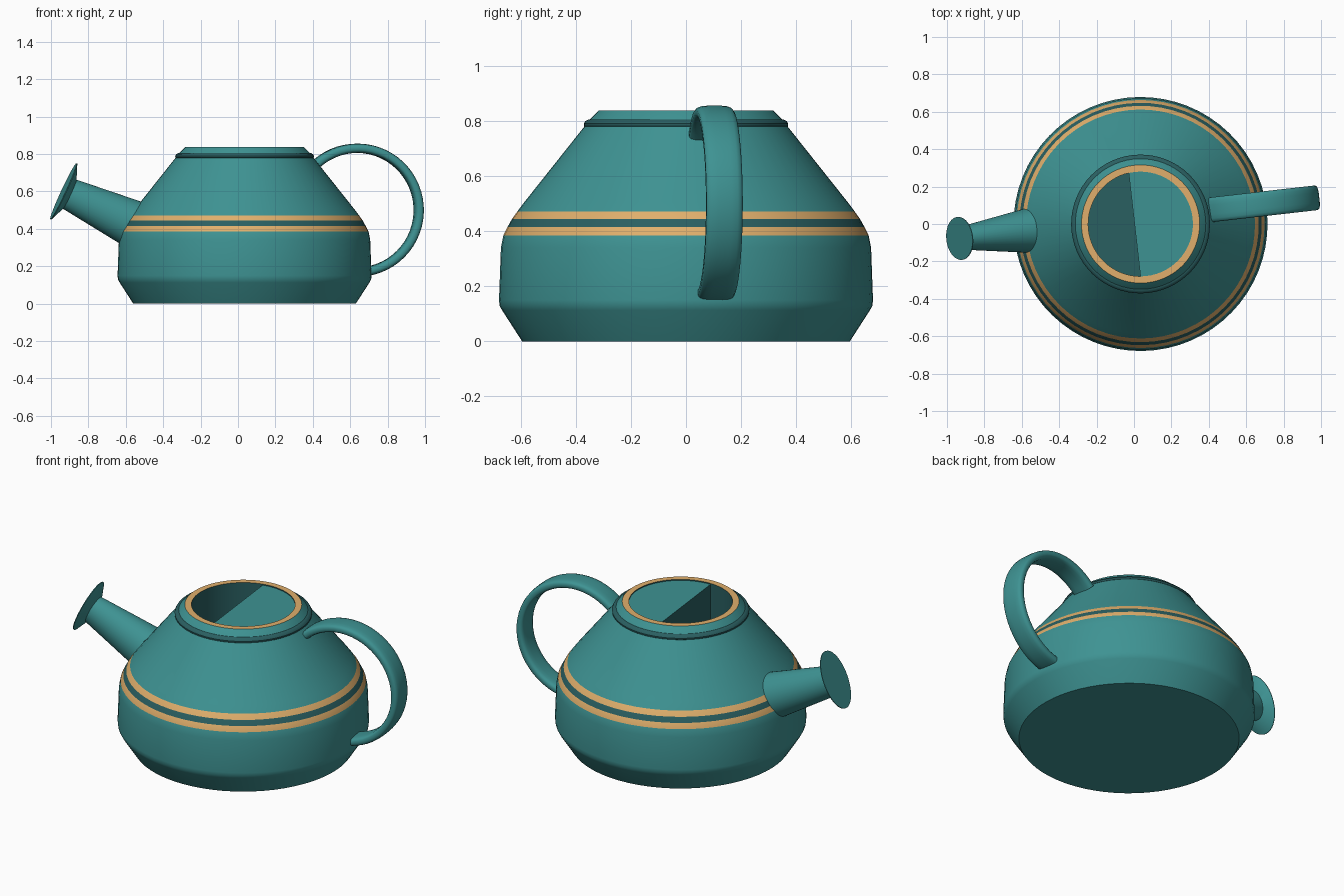
import bpy, bmesh
from math import sin, cos, pi, radians, acos
from mathutils import Vector, Matrix

if "Cube" in bpy.data.objects:
    bpy.data.objects.remove(bpy.data.objects["Cube"])


def material(name, rgb):
    m = bpy.data.materials.new(name)
    m.diffuse_color = (*rgb, 1)
    m.use_nodes = True
    m.node_tree.nodes["Principled BSDF"].inputs["Base Color"].default_value = m.diffuse_color
    return m


MATS = [material("teal", (0.048, 0.29, 0.29)),
        material("dark_teal", (0.023, 0.115, 0.12)),
        material("gold", (0.75, 0.43, 0.15))]
TEAL, DARK, GOLD = 0, 1, 2
# Everything is turned slightly about the body axis
PLACE = Matrix.Translation((0.035, 0, 0)) @ Matrix.Rotation(radians(6.5), 4, 'Z')


def loft(name, rings, bands=None, caps=(TEAL, TEAL), closed=False, angle=32):
    """Skin a list of equal-length point rings; bands gives a material per strip."""
    bm = bmesh.new()
    vs = [[bm.verts.new(p) for p in r] for r in rings]
    n = len(rings[0])
    for i in range(len(vs) if closed else len(vs) - 1):
        a, b = vs[i], vs[(i + 1) % len(vs)]
        for j in range(n):
            k = (j + 1) % n
            f = bm.faces.new((a[j], a[k], b[k], b[j]))
            f.material_index = bands[i] if bands else TEAL
    if not closed:
        for ring, mat in ((vs[0][::-1], caps[0]), (vs[-1], caps[1])):
            bm.faces.new(ring).material_index = mat
    bmesh.ops.recalc_face_normals(bm, faces=bm.faces)
    me = bpy.data.meshes.new(name)
    bm.to_mesh(me)
    bm.free()
    for m in MATS:
        me.materials.append(m)
    me.shade_smooth()
    me.set_sharp_from_angle(angle=radians(angle))
    ob = bpy.data.objects.new(name, me)
    bpy.context.collection.objects.link(ob)
    ob.matrix_world = PLACE
    return ob


def circle(r, z, n=64):
    return [(r * cos(2 * pi * i / n), r * sin(2 * pi * i / n), z) for i in range(n)]


# Body: outer wall with stripes, gold rim and inner well (radius, height, material above)
profile = [(0.595, 0, TEAL), (0.668, 0.113, TEAL), (0.677, 0.13, TEAL),
           (0.679, 0.15, TEAL), (0.672, 0.34, TEAL), (0.663, 0.385, GOLD),
           (0.648, 0.415, DARK), (0.632, 0.444, GOLD), (0.612, 0.472, TEAL),
           (0.585, 0.508, TEAL), (0.365, 0.785, TEAL), (0.355, 0.80, TEAL),
           (0.316, 0.838, GOLD), (0.28, 0.838, DARK), (0.28, 0.35, DARK)]
loft("body", [circle(r, z) for r, z, m in profile],
     [m for r, z, m in profile][:-1], (TEAL, DARK))

# Collar: rounded ring below the rim
collar = [(0.34, 0.775), (0.362, 0.775), (0.37, 0.781), (0.371, 0.79),
          (0.366, 0.799), (0.354, 0.806), (0.34, 0.806)]
loft("collar", [circle(r, z) for r, z in collar], [DARK] * len(collar), closed=True)

# Half cover: fills the handle side of the opening, with a straight dark wall
R = 0.281
end = acos(-0.032 / R)
arc = [(R * cos(t), R * sin(t)) for t in (-end + 2 * end * i / 32 for i in range(33))]
loft("half_cover", [[(x, y, z) for x, y in arc] for z in (0.352, 0.832)], [DARK],
     (DARK, TEAL))


# Handle: flat rounded strap swept along a circular arc
def strap_ring(t, n=16):
    out = Vector((cos(t), 0, sin(t)))
    c = Vector((0.61, 0.033, 0.5)) + out * 0.331
    pts = []
    for i in range(n):
        a = 2 * pi * (i + 0.5) / n
        u, v = cos(a), sin(a)
        u, v = [abs(w) ** 0.6 * (1 if w > 0 else -1) for w in (u, v)]
        pts.append(c + out * (u * 0.025) + Vector((0, v * 0.067, 0)))
    return pts


loft("handle", [strap_ring(radians(-88 + 220 * i / 36)) for i in range(37)], angle=50)

# Spout and rose: oval sections along a tilted axis (distance, half height, half width)
tilt = radians(25)
axis = Vector((cos(tilt), 0, -sin(tilt)))
up = Vector((sin(tilt), 0, cos(tilt)))
tip = Vector((-0.971, 0.033, 0.601))


def oval(d, h, w, n=40):
    c = tip + axis * d
    return [c + up * (h * cos(2 * pi * i / n)) + Vector((0, w * sin(2 * pi * i / n), 0))
            for i in range(n)]


loft("spout", [oval(*s) for s in ((0.03, 0.085, 0.064), (0.39, 0.125, 0.117),
                                  (0.46, 0.132, 0.127))])
loft("rose", [oval(*s) for s in ((0, 0.166, 0.115), (0.004, 0.166, 0.115),
                                 (0.038, 0.084, 0.063))])
